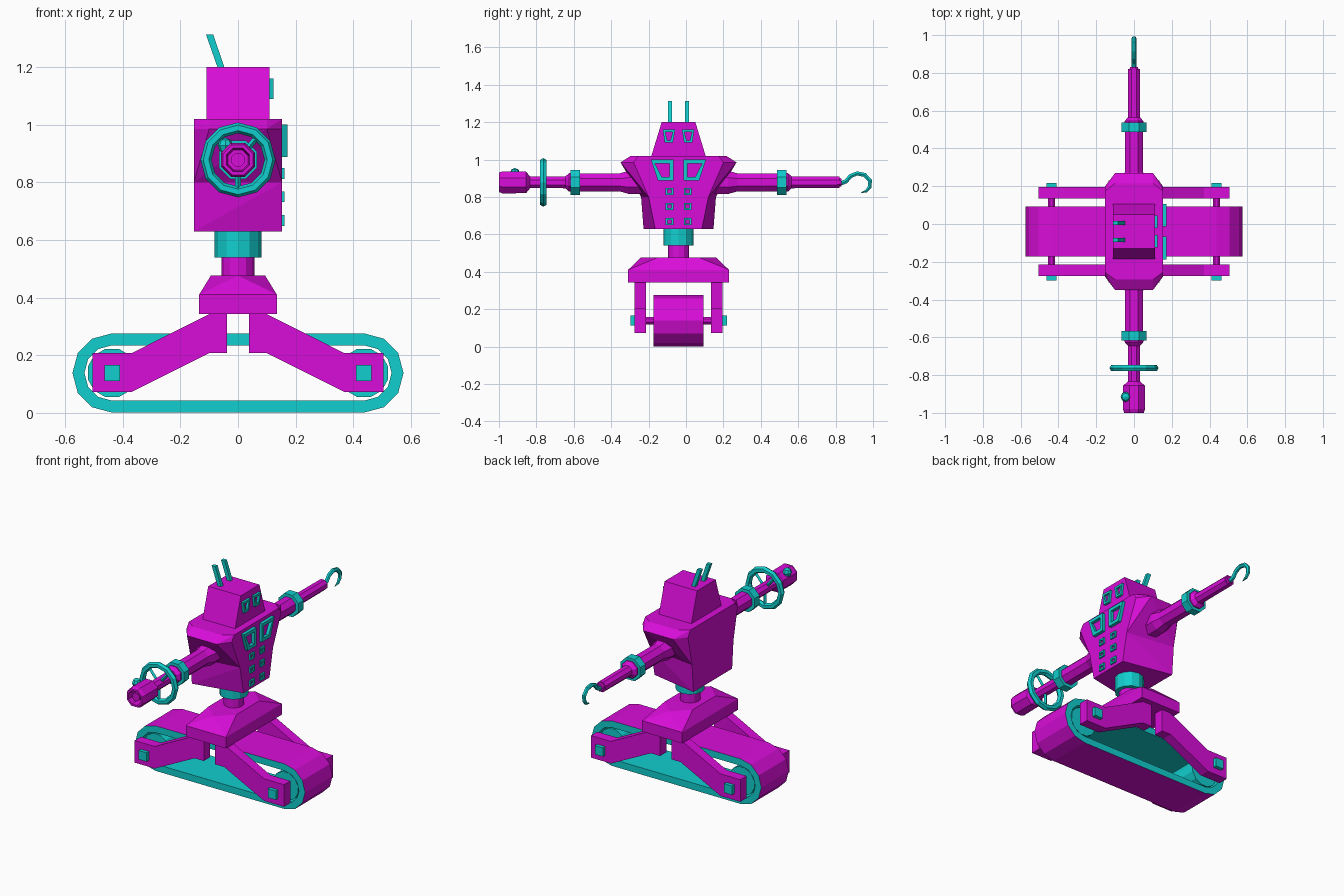
import bpy, bmesh, math
from mathutils import Vector

if "Cube" in bpy.data.objects:
    bpy.data.objects.remove(bpy.data.objects["Cube"])

C = -0.04      # y of the body's mirror plane
AZ = 0.878     # height of the arm axis


def material(name, rgb):
    m = bpy.data.materials.new(name)
    m.diffuse_color = (*rgb, 1)
    m.use_nodes = True
    m.node_tree.nodes["Principled BSDF"].inputs["Base Color"].default_value = m.diffuse_color
    return m


MAG = material("magenta", (0.69, 0.004, 0.69))
CYA = material("cyan", (0.006, 0.62, 0.62))


def finish(name, bm, *mats):
    bmesh.ops.recalc_face_normals(bm, faces=bm.faces[:])
    me = bpy.data.meshes.new(name)
    bm.to_mesh(me)
    bm.free()
    for m in mats:
        me.materials.append(m)
    ob = bpy.data.objects.new(name, me)
    bpy.context.collection.objects.link(ob)
    return ob


def hull(name, pts, mat):
    """Convex solid around the points (y relative to the body centre)."""
    bm = bmesh.new()
    for x, y, z in pts:
        bm.verts.new((x, y + C, z))
    bmesh.ops.convex_hull(bm, input=bm.verts[:])
    bmesh.ops.dissolve_limit(bm, angle_limit=0.01, verts=bm.verts[:], edges=bm.edges[:])
    return finish(name, bm, mat)


def box(name, x0, x1, y0, y1, z0, z1, mat):
    return hull(name, [(x, y, z) for x in (x0, x1) for y in (y0, y1) for z in (z0, z1)], mat)


def sym(pts):
    """Repeat points over all four x / y signs."""
    return [(sx * x, sy * y, z) for x, y, z in pts for sx in (1, -1) for sy in (1, -1)]


def symy(pts):
    return [(x, s * y, z) for x, y, z in pts for s in (1, -1)]


def lathe(name, prof, mat, n=8, x=0, z=AZ):
    """Turn (y, radius) stations around an axis parallel to y."""
    bm = bmesh.new()
    rings = []
    for y, r in prof:
        angs = [(k + .5) * 2 * math.pi / n for k in range(n)]
        rings.append([bm.verts.new((x + r * math.cos(a), y + C, z + r * math.sin(a))) for a in angs])
    for a, b in zip(rings, rings[1:]):
        for k in range(n):
            bm.faces.new((a[k], a[(k + 1) % n], b[(k + 1) % n], b[k]))
    bm.faces.new(rings[0])
    bm.faces.new(rings[-1])
    return finish(name, bm, mat)


def prism(name, prof, y0, y1, mat):
    """Extrude an (x, z) outline along y."""
    bm = bmesh.new()
    a, b = [[bm.verts.new((x, y + C, z)) for x, z in prof] for y in (y0, y1)]
    n = len(a)
    bm.faces.new(a)
    bm.faces.new(b)
    for k in range(n):
        bm.faces.new((a[k], a[(k + 1) % n], b[(k + 1) % n], b[k]))
    return finish(name, bm, mat)


def frame(name, quad, x0, x1, w):
    """Raised window frame on the +x side around a (y, z) quad."""
    cy, cz = sum(p[0] for p in quad) / 4, sum(p[1] for p in quad) / 4
    inner = [(y - math.copysign(w, y - cy), z - math.copysign(w, z - cz)) for y, z in quad]
    bm = bmesh.new()
    loops = [[bm.verts.new((x, y + C, z)) for y, z in q]
             for q, x in ((quad, x0), (quad, x1), (inner, x1), (inner, x0))]
    for i in range(4):
        a, b = loops[i], loops[(i + 1) % 4]
        for k in range(4):
            bm.faces.new((a[k], a[(k + 1) % 4], b[(k + 1) % 4], b[k]))
    return finish(name, bm, CYA)


def tube(name, path, radii, mat, n=6):
    """Polygonal tube along a path in a constant-x plane."""
    bm = bmesh.new()
    pts = [Vector(p) for p in path]
    rings = []
    for i, p in enumerate(pts):
        t = (pts[min(i + 1, len(pts) - 1)] - pts[max(i - 1, 0)]).normalized()
        u = t.orthogonal().normalized() if abs(t.x) > .9 else Vector((1, 0, 0))
        u = (u - t * u.dot(t)).normalized()
        v = t.cross(u)
        rings.append([bm.verts.new(p + radii[i] * (u * math.cos(2 * math.pi * k / n)
                      + v * math.sin(2 * math.pi * k / n))) for k in range(n)])
    for a, b in zip(rings, rings[1:]):
        for k in range(n):
            bm.faces.new((a[k], a[(k + 1) % n], b[(k + 1) % n], b[k]))
    bm.faces.new(rings[0])
    bm.faces.new(rings[-1])
    return finish(name, bm, mat)


# Track belt: magenta tread, cyan rims
WX, WZ = 0.437, 0.1385


def stadium(r):
    a = [math.radians(30 * k) for k in range(-3, 4)]
    half = [(WX + r * math.cos(t), r * math.sin(t)) for t in a]
    return [(x, WZ + z) for x, z in half] + [(-x, WZ - z) for x, z in half]


bm = bmesh.new()
sections = [(0.1375, -.133), (0.1375, .133), (0.096, .133), (0.096, -.133)]
loops = [[bm.verts.new((x, y + C, z)) for x, z in stadium(r)] for r, y in sections]
for i in range(4):
    a, b = loops[i], loops[(i + 1) % 4]
    for k in range(14):
        f = bm.faces.new((a[k], a[(k + 1) % 14], b[(k + 1) % 14], b[k]))
        f.material_index = 0 if i == 0 else 1
finish("track_belt", bm, MAG, CYA)

# Wheels, axles, bolts and struts
for s in (1, -1):
    side = "right" if s > 0 else "left"
    lathe("wheel_" + side, [(-.125, .087), (.125, .087)], CYA, 12, s * WX, WZ)
    lathe("axle_" + side, [(-.2, .021), (.2, .021)], MAG, 8, s * WX, WZ)
    prof = [(.038, .35), (.1, .343), (.37, .207), (.505, .207),
            (.505, .072), (.37, .072), (.1, .207), (.038, .207)]
    for t in (1, -1):
        prism("strut_" + side, [(s * x, z) for x, z in prof], t * .175, t * .236, MAG)
        box("bolt_" + side, s * WX - .027, s * WX + .027, t * .23, t * .258, WZ - .027, WZ + .027, CYA)

# Pelvis and waist
box("pelvis_block", -.135, .135, -.27, .27, .343, .41, MAG)
hull("pelvis_top", sym([(.135, .27, .41), (.094, .11, .477), (0, .2, .477)]), MAG)
for nm, r, z0, z1, m in (("waist_post", .057, .46, .55, MAG), ("waist_collar", .081, .54, .635, CYA)):
    bpy.ops.mesh.primitive_cylinder_add(vertices=12, radius=r, depth=z1 - z0, location=(0, C, (z0 + z1) / 2))
    bpy.context.object.name = nm
    bpy.context.object.data.materials.append(m)

# Torso, shoulders and head
waistline = [(.153, .16, .8), (-.153, .2, .8)]
hull("lower_torso", symy([(.153, .125, .63), (-.153, .187, .63)] + waistline), MAG)
hull("shoulders", symy(waistline) + sym([(.153, .215, 1.02), (.153, .24, .985), (.1, .31, .985), (.1, .255, 1.02)]), MAG)
hull("head", sym([(.11, .145, 1.02), (.11, .09, 1.2)]), MAG)

# Eyes, chest windows and small lower windows
for s in (1, -1):
    frame("eye_frame", [(s * .018, 1.16), (s * .084, 1.16), (s * .074, 1.09), (s * .03, 1.09)], .105, .124, .013)
    frame("chest_window", [(s * .027, 1.0), (s * .147, 1.0), (s * .11, .888), (s * .027, .888)], .148, .172, .02)
    for z in (.83, .75, .668):
        frame("small_window", [(s * .028, z + .019), (s * .07, z + .019),
                               (s * .07, z - .019), (s * .028, z - .019)], .148, .162, .01)
    # Antennas leaning backward
    prism("antenna", [(-.068, 1.19), (-.044, 1.19), (-.086, 1.313), (-.111, 1.313)],
          s * .045 - .011, s * .045 + .011, CYA)
    # Upper arms and cuffs
    lathe("upper_arm", [(s * y, r) for y, r in ((.17, .065), (.265, .067), (.315, .052), (.53, .052))], MAG)
    lathe("cuff", [(s * .527, .072), (s * .577, .072)], CYA)
    end = .86 if s > 0 else .82
    lathe("forearm", [(s * y, r) for y, r in ((.57, .054), (.585, .054), (.605, .034), (end, .033))], MAG)

# Hook hand
lathe("hook_mount", [(.855, .027), (.872, .022)], MAG)
hook = [(.825, .872), (.855, .883), (.88, .912), (.915, .926), (.955, .918),
        (.983, .888), (.983, .855), (.965, .832), (.935, .822)]
tube("hook", [(0, y, z) for y, z in hook], [.013] * 6 + [.012, .009, .002], CYA)

# Blaster hand with hollow muzzle
lathe("blaster", [(-.795, .036), (-.815, .062), (-.94, .064), (-.96, .056),
                  (-.96, .044), (-.88, .038)], MAG)
lathe("blaster_core", [(-.86, .025), (-.945, .025)], MAG)
bpy.ops.mesh.primitive_uv_sphere_add(segments=8, ring_count=4, radius=.027, location=(-.044, -.915, .928))
bpy.context.object.name = "blaster_light"
bpy.context.object.data.materials.append(CYA)

# Guard ring and spokes
bpy.ops.mesh.primitive_torus_add(major_segments=12, minor_segments=6, major_radius=.111, minor_radius=.019,
                                 location=(0, -.763, AZ), rotation=(math.pi / 2, 0, 0))
bpy.context.object.name = "guard_ring"
bpy.context.object.data.materials.append(CYA)
for deg in (50, 130, 270):
    a = math.radians(deg)
    tube("ring_spoke", [(r * math.cos(a), -.763, AZ + r * math.sin(a)) for r in (.02, .105)], [.01, .01], CYA, 4)
